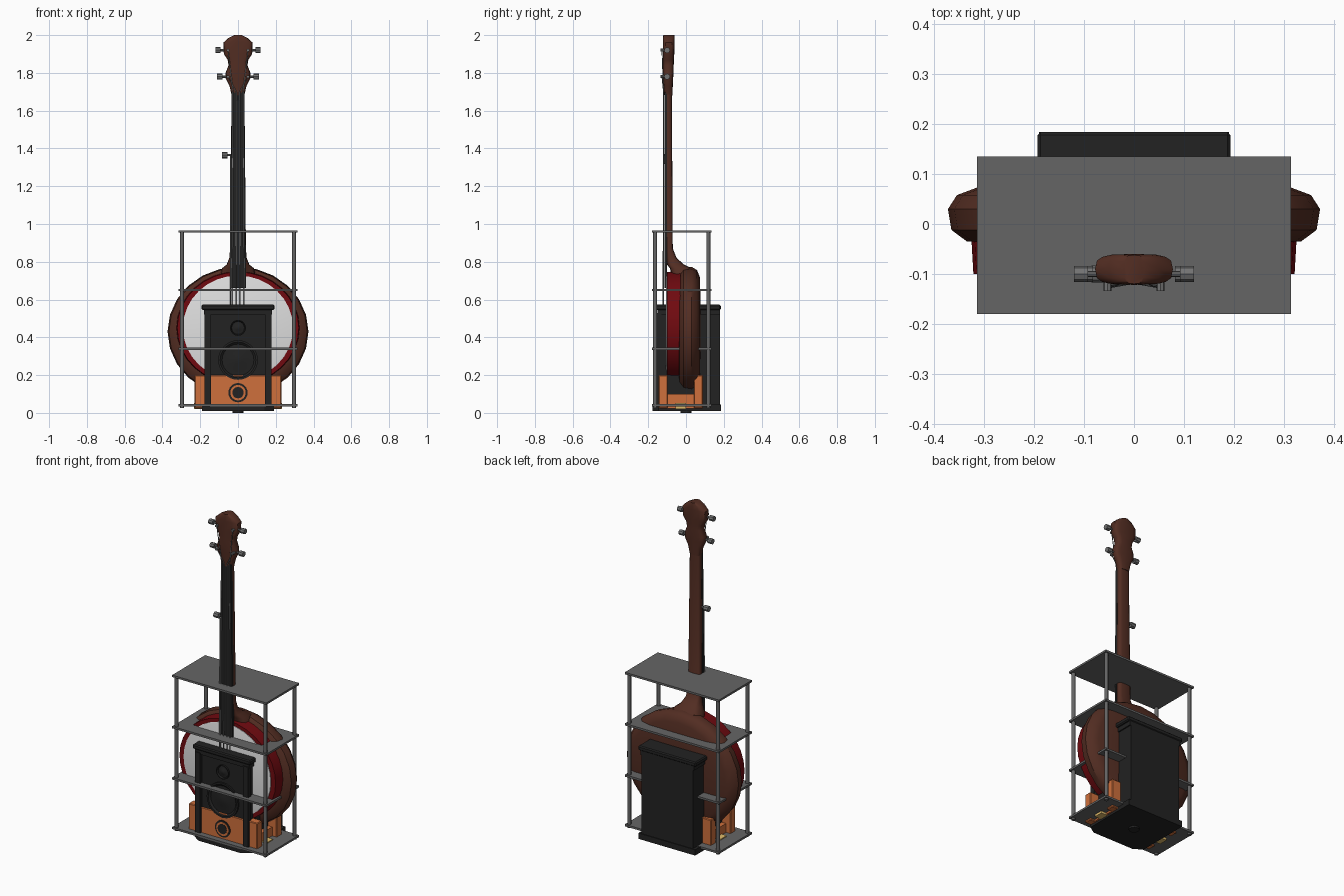
import bpy, bmesh
from math import cos, sin, pi, copysign
from mathutils import Vector

cube = bpy.data.objects.get("Cube")
if cube:
    bpy.data.objects.remove(cube)


def material(name, r, g, b):
    m = bpy.data.materials.new(name)
    m.use_nodes = True
    m.diffuse_color = (r, g, b, 1)
    m.node_tree.nodes["Principled BSDF"].inputs["Base Color"].default_value = (r, g, b, 1)
    return m


WOOD = material("dark wood", .085, .026, .016)
RED = material("red rim", .16, .003, .005)
WHITE = material("drum skin", .75, .75, .75)
ORANGE = material("orange wood", .62, .16, .045)
BLACK = material("black casing", .016, .016, .016)
GREY = material("shelf grey", .13, .13, .13)
METAL = material("metal", .17, .17, .17)
YELLOW = material("pale yellow", .75, .5, .15)


def finish(name, bm, mat, smooth=False):
    bmesh.ops.recalc_face_normals(bm, faces=bm.faces)
    mesh = bpy.data.meshes.new(name)
    bm.to_mesh(mesh)
    bm.free()
    mesh.materials.append(mat)
    ob = bpy.data.objects.new(name, mesh)
    bpy.context.collection.objects.link(ob)
    if smooth:
        bpy.ops.object.select_all(action='DESELECT')
        ob.select_set(True)
        bpy.context.view_layer.objects.active = ob
        bpy.ops.object.shade_smooth_by_angle(angle=.7)
    return ob


def loft(name, rings, mat, smooth=True):
    """Skin a list of equal-length rings and cap both ends."""
    bm = bmesh.new()
    rows = [[bm.verts.new(p) for p in ring] for ring in rings]
    n = len(rows[0])
    for a, b in zip(rows, rows[1:]):
        for i in range(n):
            j = (i + 1) % n
            bm.faces.new((a[i], a[j], b[j], b[i]))
    bm.faces.new(rows[0])
    bm.faces.new(rows[-1])
    return finish(name, bm, mat, smooth)


def box(name, x, y, z, mat, bevel=0):
    bm = bmesh.new()
    bmesh.ops.create_cube(bm, size=1)
    for v in bm.verts:
        v.co = [(lo + hi) / 2 + c * (hi - lo) for c, (lo, hi) in zip(v.co, (x, y, z))]
    ob = finish(name, bm, mat)
    if bevel:
        mod = ob.modifiers.new("Bevel", 'BEVEL')
        mod.width, mod.segments = bevel, 1
    return ob


def lathe(name, profile, mat, z, squash=1, sides=24, x=0):
    """Turn (y, radius) pairs around a front-to-back axis."""
    ang = [2 * pi * i / sides for i in range(sides)]
    return loft(name, [[(x + r * cos(a), y, z + squash * r * sin(a)) for a in ang]
                       for y, r in profile], mat)


def rod(name, a, b, r, mat, sides=8):
    a, b = Vector(a), Vector(b)
    turn = (b - a).to_track_quat('Z', 'Y')
    ang = [2 * pi * i / sides for i in range(sides)]
    return loft(name, [[p + turn @ Vector((r * cos(t), r * sin(t), 0)) for t in ang]
                       for p in (a, b)], mat)


def rounded(z, w, front, back, n=16):
    """Horizontal rounded-box section."""
    mid, half = (front + back) / 2, (back - front) / 2
    soft = lambda v: copysign(abs(v) ** .6, v)
    return [(w * soft(cos(2 * pi * i / n)), mid + half * soft(sin(2 * pi * i / n)), z)
            for i in range(n)]


# Banjo body
lathe("resonator", [(-.037, .30), (-.035, .335), (-.012, .366), (.03, .373), (.058, .355),
                    (.073, .315), (.078, .15)], WOOD, .43, .92)
lathe("rim", [(-.1, .322), (-.03, .326)], RED, .45, .92, 32)
lathe("drum_skin", [(-.106, .285), (-.104, .292), (-.09, .292)], WHITE, .45, .95, 32)

# Neck, heel and peghead
loft("neck", [rounded(*s) for s in [
    (.70, .10, -.07, .05), (.765, .085, -.085, .03), (.785, .06, -.1, -.01),
    (.82, .046, -.104, -.05), (.87, .042, -.106, -.07), (1.70, .034, -.112, -.075)]], WOOD)
loft("peghead", [rounded(*s) for s in [
    (1.68, .033, -.115, -.072), (1.73, .045, -.118, -.07), (1.77, .065, -.12, -.068),
    (1.80, .066, -.122, -.066), (1.84, .05, -.122, -.065), (1.87, .055, -.122, -.064),
    (1.90, .075, -.122, -.062), (1.96, .078, -.122, -.06), (1.985, .05, -.122, -.06),
    (2.0, .02, -.12, -.062)]], WOOD)
loft("fretboard", [[(-w, -.115, z), (w, -.115, z), (w, -.1, z), (-w, -.1, z)]
                   for z, w in ((.66, .043), (1.70, .034))], BLACK, False)

# Tuning pegs and strings
for side in (-1, 1):
    for z, reach in ((1.92, .12), (1.78, .11)):
        rod("peg_shaft", (side * .03, -.1, z), (side * reach, -.1, z), .006, METAL)
        rod("peg_knob", (side * (reach - .028), -.1, z), (side * reach, -.1, z), .016, METAL)
        rod("string_post", (side * .053, -.11, z), (side * .053, -.134, z), .008, METAL)
    for k, z in ((1, 1.78), (2.8, 1.92)):
        rod("string", (side * .012 * k, -.121, .3), (side * .0095 * k, -.119, 1.70), .003, METAL, 6)
        rod("string_end", (side * .0095 * k, -.119, 1.70), (side * .053, -.127, z), .0025, METAL, 6)
rod("fifth_peg_shaft", (-.03, -.1, 1.365), (-.07, -.1, 1.365), .006, METAL)
rod("fifth_peg_knob", (-.055, -.1, 1.365), (-.085, -.1, 1.365), .017, METAL)
rod("fifth_string", (-.04, -.119, .3), (-.039, -.118, 1.365), .003, METAL, 6)

# Open shelf rack
for z in (.04, .34, .65, .96):
    box("shelf", (-.315, .315), (-.18, .135), (z - .006, z + .006), GREY)
for x in (-.297, .297):
    for y in (-.163, .118):
        rod("rack_post", (x, y, .025), (x, y, .965), .011, GREY, 10)

# Speaker cabinet
box("cabinet", (-.172, .172), (-.14, .18), (.03, .55), BLACK)
box("cabinet_cap", (-.193, .193), (-.16, .184), (.545, .573), BLACK, .006)
box("cabinet_trim", (-.18, .18), (-.152, .18), (.52, .546), BLACK)
for side in (-1, 1):
    box("cabinet_pillar", sorted((side * .143, side * .178)), (-.157, -.13), (.04, .53), BLACK)
loft("cabinet_base", [[(-.19, .184, z), (.19, .184, z), (.19, -.145, z), (.14, -.178, z),
                       (-.14, -.178, z), (-.19, -.145, z)] for z in (.01, .045)], BLACK, False)
rod("base_foot", (0, 0, 0), (0, 0, .02), .03, BLACK, 12)
for name, z, r in (("woofer", .28, .105), ("tweeter", .45, .042)):
    lathe(name, [(-.138, r), (-.15, r), (-.15, r * .9), (-.141, r * .8),
                 (-.143, r * .4), (-.148, r * .2)], BLACK, z)

# Orange stand with front and back walls
box("stand_front", (-.23, .23), (-.145, -.097), (.024, .2), ORANGE, .004)
box("stand_back", (-.23, .23), (.042, .09), (.024, .2), ORANGE, .004)
box("stand_middle", (-.2, .2), (-.1, .05), (.024, .1), ORANGE)
for side in (-1, 1):
    box("stand_tag", sorted((side * .19, side * .234)), (-.055, -.0), (.021, .052), YELLOW)
for name, r, y, mat in (("port_ring", .051, -.148, BLACK), ("port_band", .041, -.150, ORANGE),
                        ("port_hole", .03, -.152, BLACK)):
    lathe(name, [(y, r), (-.14, r)], mat, .107)
